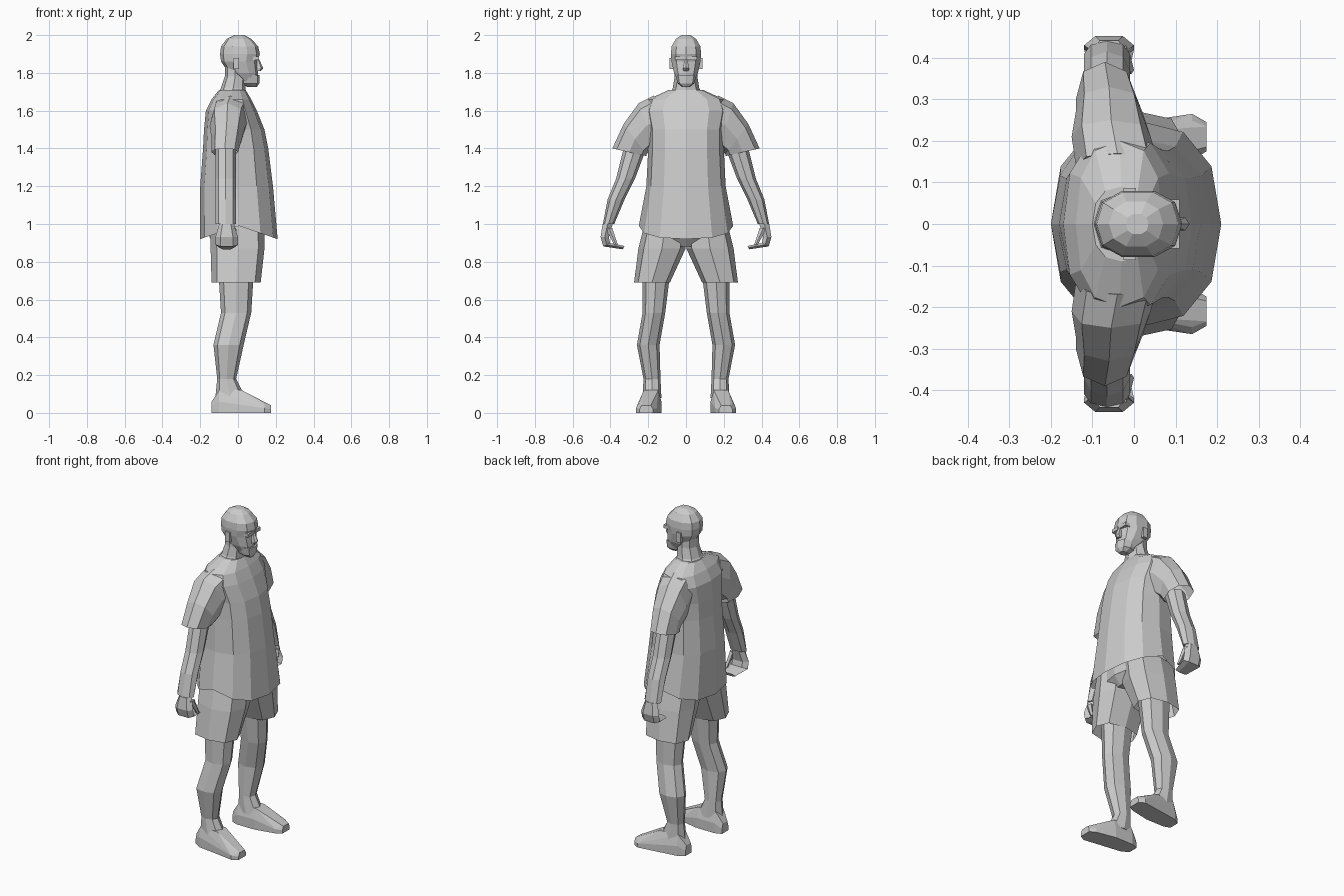
import bpy, bmesh, math
from mathutils import Matrix, Vector

cube = bpy.data.objects.get("Cube")
if cube:
    bpy.data.objects.remove(cube, do_unlink=True)

shade = (0.6, 0.6, 0.6, 1)
grey = bpy.data.materials.new("plain grey")
grey.use_nodes = True
grey.diffuse_color = shade
grey.node_tree.nodes["Principled BSDF"].inputs["Base Color"].default_value = shade


def finish(name, bm, mirror=False):
    """Turn a bmesh into a flat shaded object, mirrored across the body if paired."""
    bmesh.ops.recalc_face_normals(bm, faces=bm.faces)
    mesh = bpy.data.meshes.new(name)
    bm.to_mesh(mesh)
    bm.free()
    mesh.materials.append(grey)
    obj = bpy.data.objects.new(name, mesh)
    bpy.context.collection.objects.link(obj)
    if mirror:
        modifier = obj.modifiers.new("Mirror", "MIRROR")
        modifier.use_axis = (False, True, False)
        modifier.use_mirror_merge = False
    return obj


def ring(z, half, back, front, y=0, rise=0, dip=0):
    """A cross-section; rise lifts its outer side, dip lowers its front and back."""
    centre = Vector(((back + front) / 2, y, z))
    depth = Vector(((front - back) / 2, 0, 0))
    width = Vector((0, half, rise))
    return centre, depth, width, dip


def squarish(value, power):
    return math.copysign(abs(value) ** power, value)


def loft(name, rings, sides=8, power=.85, open_start=False, open_end=False, mirror=False):
    """Skin a run of cross-sections; a lower power makes them boxier."""
    bm = bmesh.new()
    loops = []
    for centre, depth, width, dip in rings:
        loop = []
        for step in range(sides):
            angle = math.tau * step / sides
            along = squarish(math.cos(angle), power)
            across = squarish(math.sin(angle), power)
            point = centre + depth * along + width * across
            point.z -= dip * abs(along)
            loop.append(bm.verts.new(point))
        loops.append(loop)
    for lower, upper in zip(loops, loops[1:]):
        for step in range(sides):
            following = (step + 1) % sides
            bm.faces.new((lower[step], lower[following], upper[following], upper[step]))
    if not open_start:
        bm.faces.new(loops[0])
    if not open_end:
        bm.faces.new(loops[-1])
    return finish(name, bm, mirror)


def block(name, place, size, mirror=False):
    """A plain box given by its centre and size."""
    bm = bmesh.new()
    scale = Matrix.Diagonal((*size, 1))
    bmesh.ops.create_cube(bm, size=1, matrix=Matrix.Translation(place) @ scale)
    return finish(name, bm, mirror)


# Loose shirt with a hem that dips at the front and back
loft("shirt", [
    ring(.99, .25, -.2, .21, dip=.07),
    ring(1.2, .21, -.2, .185),
    ring(1.4, .2, -.185, .16),
    ring(1.5, .2, -.18, .14),
    ring(1.6, .22, -.17, .1),
    ring(1.66, .2, -.14, .07),
    ring(1.71, .09, -.1, .04),
], sides=12, open_start=True)

# Wide short sleeves, sloping down from the shoulder
loft("sleeves", [
    ring(1.56, .03, -.14, .06, y=.14, rise=.12),
    ring(1.52, .04, -.15, .04, y=.21, rise=.12),
    ring(1.45, .06, -.14, .02, y=.27, rise=.08),
    ring(1.38, .09, -.14, 0, y=.3, rise=.02),
], open_end=True, mirror=True)

# Bare arms, tapering to the wrist
arm_joints = [(1.4, .27, .06), (1.24, .32, .05), (1.13, .37, .045), (1, .41, .03)]
loft("arms", [ring(z, half, -.12, -.01, y=y) for z, y, half in arm_joints],
     power=1, mirror=True)

# Hands with the fingers curled inward, and thumbs
loft("hands", [
    ring(1, .03, -.1, -.02, y=.415),
    ring(.93, .025, -.12, 0, y=.43),
    ring(.89, .02, -.12, 0, y=.42, rise=-.01),
    ring(.875, .005, -.1, -.02, y=.33, rise=-.01),
], sides=6, mirror=True)
loft("thumbs", [
    ring(.98, .02, -.04, -.01, y=.41),
    ring(.89, .01, -.02, 0, y=.37),
], sides=5, mirror=True)

# Shorts, made of a seat and two wide legs
loft("shorts_seat", [
    ring(.88, .12, -.1, .1),
    ring(.93, .22, -.15, .14),
    ring(1.05, .2, -.16, .14),
], sides=10)
loft("shorts_legs", [
    ring(1, .11, -.15, .14, y=.11),
    ring(.87, .125, -.145, .14, y=.127),
    ring(.69, .095, -.14, .12, y=.18),
], power=.75, open_end=True, mirror=True)

# Bare legs, with a forward thigh and a calf set back
loft("legs", [
    ring(.8, .07, -.11, .09, y=.16),
    ring(.69, .07, -.1, .08, y=.16),
    ring(.53, .06, -.09, .07, y=.17),
    ring(.36, .06, -.13, .03, y=.2),
    ring(.18, .045, -.11, -.01, y=.18),
    ring(.08, .05, -.12, .04, y=.18),
], power=.9, mirror=True)

# Feet, flat below and sloping from the instep to the toes
foot_stations = [(-.14, .175, .03, .06), (-.1, .18, .05, .12), (.02, .185, .055, .12),
                 (.14, .21, .055, .05), (.175, .21, .035, .04)]
bm = bmesh.new()
for x, y, half, top in foot_stations:
    for side in (-half, half):
        bm.verts.new((x, y + side, 0))
        bm.verts.new((x, y + side, top / 2))
        bm.verts.new((x, y + side * .7, top))
bmesh.ops.convex_hull(bm, input=bm.verts)
finish("feet", bm, mirror=True)

# Neck, flaring into the shoulders
loft("neck", [
    ring(1.66, .1, -.13, .04),
    ring(1.72, .07, -.09, .04),
    ring(1.78, .06, -.07, .04),
    ring(1.87, .06, -.07, .04),
])

# Head, from jaw to crown
loft("head", [
    ring(1.75, .04, .02, .1),
    ring(1.8, .066, -.05, .107),
    ring(1.86, .08, -.09, .103),
    ring(1.9, .083, -.095, .116),
    ring(1.94, .08, -.09, .107),
    ring(1.98, .056, -.06, .07),
    ring(2, .025, -.02, .035),
], sides=10)

# Beard around the jaw
loft("beard", [
    ring(1.725, .02, .05, .1),
    ring(1.745, .045, .02, .113),
    ring(1.79, .055, 0, .115),
], power=.75)

# Nose, brows and ears
loft("nose", [
    ring(1.81, .016, .09, .12),
    ring(1.825, .018, .09, .134),
    ring(1.87, .01, .09, .113),
], sides=6, power=1)
block("brows", (.085, .034, 1.877), (.05, .05, .02), mirror=True)
block("ears", (-.01, .077, 1.85), (.03, .02, .06), mirror=True)
